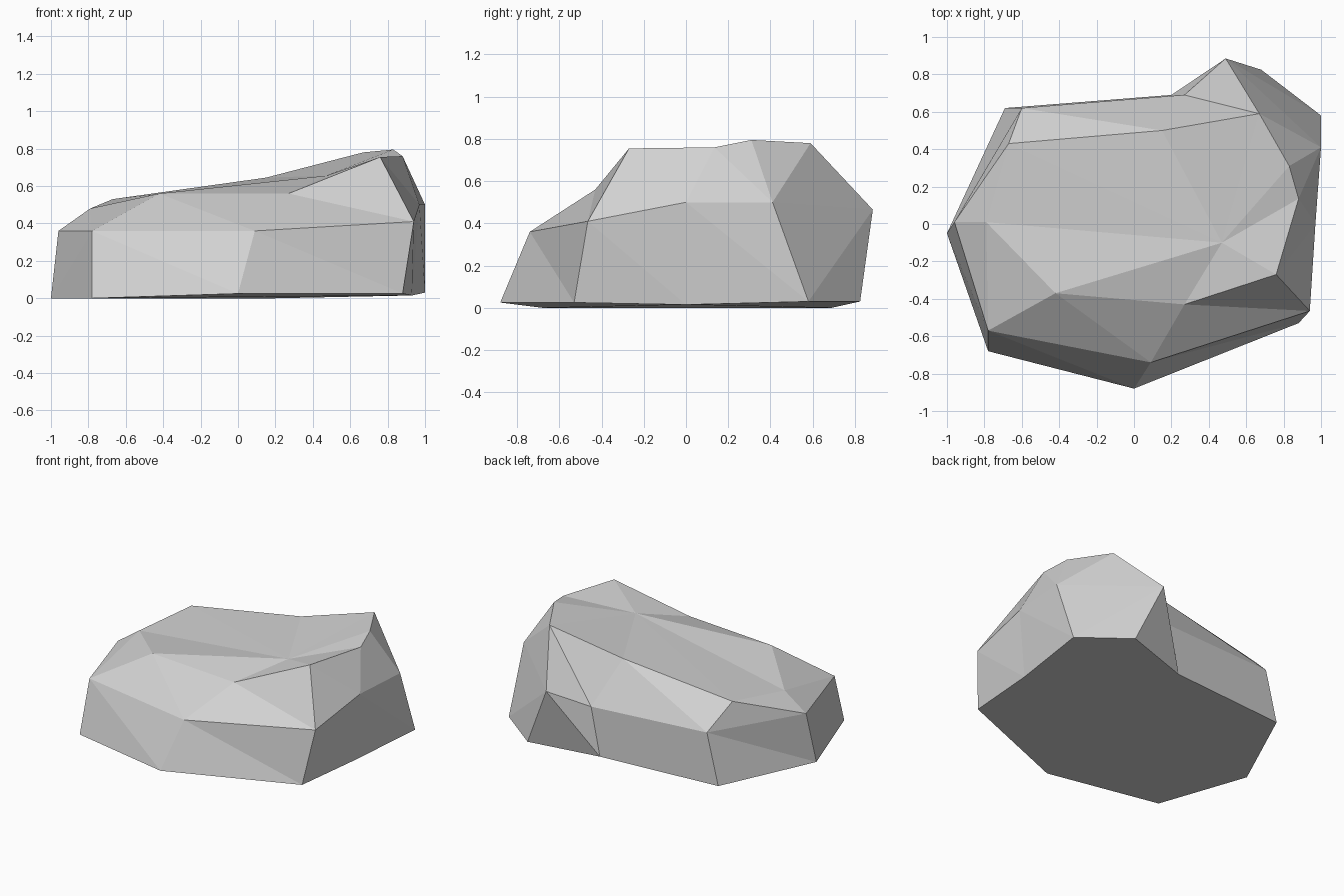
import bpy, bmesh

if "Cube" in bpy.data.objects:
    bpy.data.objects.remove(bpy.data.objects["Cube"])

# Three rings of nine points, counter-clockwise from the left end
BASE = [(-1, -.05, 0), (-.78, -.68, 0), (0, -.88, .025),
        (.88, -.53, .025), (.93, 0, .015), (1, .58, .03),
        (.68, .825, .03), (.2, .69, 0), (-.69, .62, 0)]
SHOULDER = [(-.96, .01, .36), (-.78, -.57, .36), (.09, -.74, .36),
            (.94, -.465, .41), (.97, 0, .5), (1, .41, .5),
            (.49, .885, .465), (.27, .69, .34), (-.6, .62, .36)]
CROWN = [(-.79, .01, .48), (-.42, -.37, .56), (.27, -.43, .56),
         (.76, -.27, .755), (.88, .135, .76), (.83, .31, .795),
         (.67, .59, .78), (.15, .5, .645), (-.67, .43, .53)]
DIP = (.47, -.10, .655)


def bridge(bm, low, up, rising):
    """Join two rings with triangles; 'rising' columns split the other way."""
    n = len(low)
    for i in range(n):
        j = (i + 1) % n
        if i in rising:
            bm.faces.new((low[i], low[j], up[j]))
            bm.faces.new((low[i], up[j], up[i]))
        else:
            bm.faces.new((low[i], low[j], up[i]))
            bm.faces.new((low[j], up[j], up[i]))


bm = bmesh.new()
base, shoulder, crown = [[bm.verts.new(p) for p in ring]
                         for ring in (BASE, SHOULDER, CROWN)]

# Steep sides and sloping upper facets
bridge(bm, base, shoulder, {0, 5, 7})
bridge(bm, shoulder, crown, {5})

# Top fans into a shallow dip, underside is one face
dip = bm.verts.new(DIP)
for i, v in enumerate(crown):
    bm.faces.new((v, crown[(i + 1) % len(crown)], dip))
bm.faces.new(base[::-1])

mesh = bpy.data.meshes.new("rock")
bm.to_mesh(mesh)
bm.free()

# Plain stone grey
grey = bpy.data.materials.new("stone grey")
grey.diffuse_color = (.64, .64, .64, 1)
grey.use_nodes = True
grey.node_tree.nodes["Principled BSDF"].inputs["Base Color"].default_value = grey.diffuse_color
mesh.materials.append(grey)
rock = bpy.data.objects.new("rock", mesh)
bpy.context.collection.objects.link(rock)
